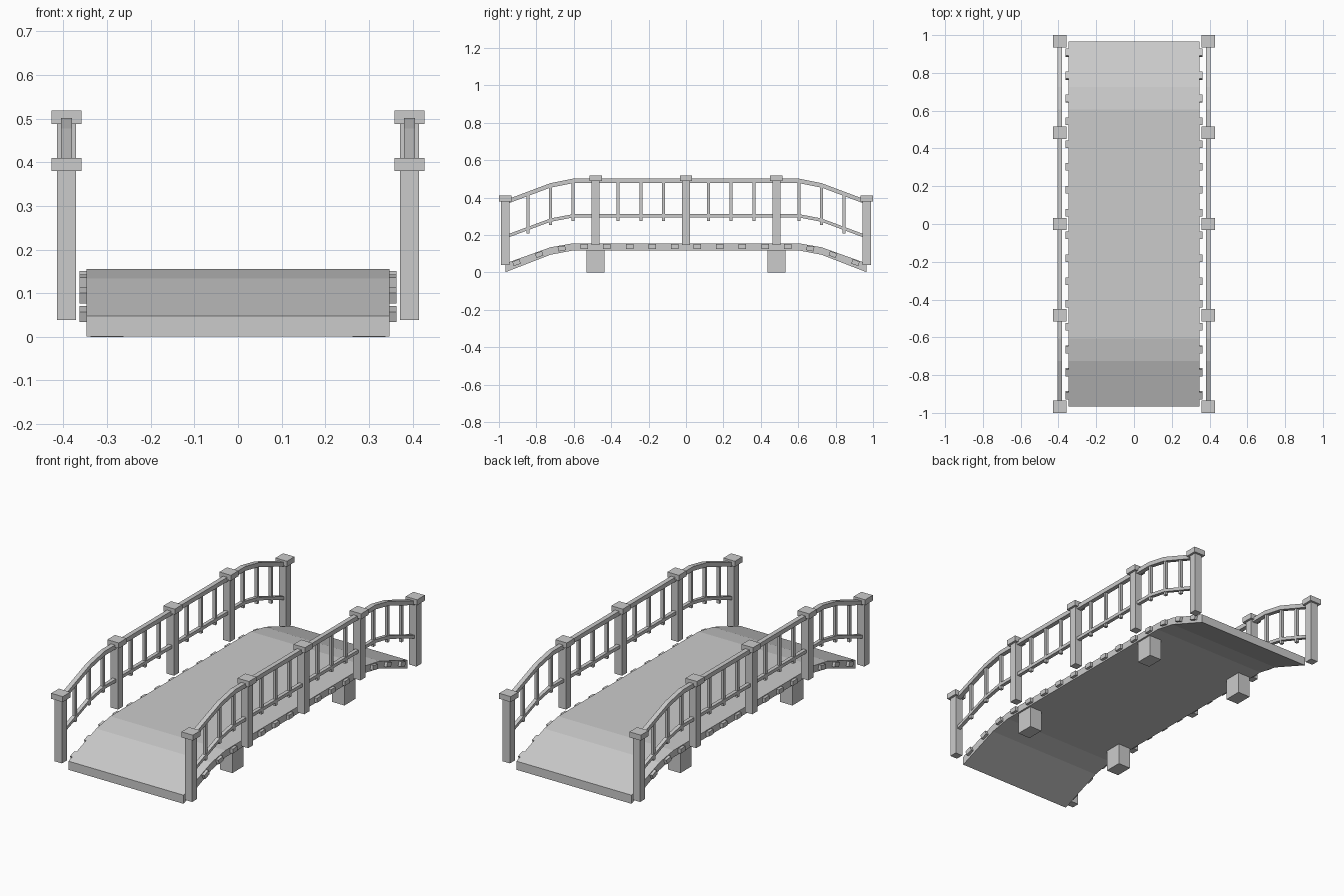
import bpy
import bmesh
from math import atan2

cube = bpy.data.objects.get("Cube")
if cube:
    bpy.data.objects.remove(cube, do_unlink=True)

grey = bpy.data.materials.new("plain grey")
grey.use_nodes = True
grey.diffuse_color = (0.6, 0.6, 0.6, 1)
grey.node_tree.nodes["Principled BSDF"].inputs["Base Color"].default_value = (0.6, 0.6, 0.6, 1)

SIDES = (("left", 1), ("right", -1))
RAIL_X = 0.393
STEP = 0.1208            # spacing of planks and balusters
BREAKS = (0.605, 0.725, 0.965)   # where the arch bends


def finish(name, bm):
    bmesh.ops.recalc_face_normals(bm, faces=bm.faces)
    mesh = bpy.data.meshes.new(name)
    bm.to_mesh(mesh)
    bm.free()
    mesh.materials.append(grey)
    obj = bpy.data.objects.new(name, mesh)
    bpy.context.collection.objects.link(obj)
    return obj


def box(name, center, size, tilt=0):
    bm = bmesh.new()
    bmesh.ops.create_cube(bm, size=1)
    bmesh.ops.scale(bm, vec=size, verts=bm.verts)
    obj = finish(name, bm)
    obj.location = center
    obj.rotation_euler.x = tilt
    return obj


def height(levels, y):
    """Height of the arch at y, given its level at each break."""
    y = abs(y)
    for i in (0, 1):
        if y > BREAKS[i]:
            t = (y - BREAKS[i]) / (BREAKS[i + 1] - BREAKS[i])
            z = levels[i] + t * (levels[i + 1] - levels[i])
    return z if y > BREAKS[0] else levels[0]


def arch(name, x, width, top, bottom):
    """Bent slab running along y, with top and bottom levels at the breaks."""
    ys = [-b for b in reversed(BREAKS)] + list(BREAKS)
    bm = bmesh.new()
    rings = []
    for y in ys:
        rings.append([bm.verts.new((x + sx * width / 2, y, height(lv, y)))
                      for sx, lv in ((-1, bottom), (1, bottom), (1, top), (-1, top))])
    for a, b in zip(rings, rings[1:]):
        for i in range(4):
            j = (i + 1) % 4
            bm.faces.new((a[i], a[j], b[j], b[i]))
    bm.faces.new(rings[0])
    bm.faces.new(rings[-1])
    return finish(name, bm)


# Deck
DECK_TOP = (0.155, 0.134, 0.048)
DECK_BOTTOM = (0.117, 0.094, 0.001)
arch("deck", 0, 0.695, DECK_TOP, DECK_BOTTOM)

# Cross planks whose ends show along the deck edges
PLANK = (0.138, 0.117, 0.031)
for i in range(16):
    y = (i - 7.5) * STEP
    slope = height(PLANK, y + 0.01) - height(PLANK, y - 0.01)
    box("cross_plank", (0, y, height(PLANK, y)), (0.726, 0.04, 0.025), atan2(slope, 0.02))

# Feet under the deck
for side, s in SIDES:
    for end, y in (("front", -0.483), ("back", 0.483)):
        box(f"{end}_{side}_foot", (s * 0.3, y, 0.06), (0.075, 0.096, 0.12))

# Railings
TOP_RAIL = (0.501, 0.477, 0.387)
LOW_RAIL = (0.311, 0.288, 0.199)
for side, s in SIDES:
    x = s * RAIL_X
    arch(f"{side}_top_rail", x, 0.025, TOP_RAIL, [z - 0.024 for z in TOP_RAIL])
    arch(f"{side}_lower_rail", x, 0.02, LOW_RAIL, [z - 0.018 for z in LOW_RAIL])
    for i in range(-8, 9):
        y = i * STEP
        if i % 4:
            # Thin baluster between the posts
            low = height(LOW_RAIL, y) - 0.036
            high = height(TOP_RAIL, y) - 0.012
            box(f"{side}_baluster", (x, y, (low + high) / 2), (0.016, 0.016, high - low))
        else:
            # Post with a square cap
            low, high = (0.038, 0.41) if abs(i) == 8 else (0.147, 0.518)
            box(f"{side}_post", (x, y, (low + high - 0.02) / 2), (0.044, 0.043, high - low - 0.02))
            box(f"{side}_post_cap", (x, y, high - 0.015), (0.069, 0.066, 0.03))
